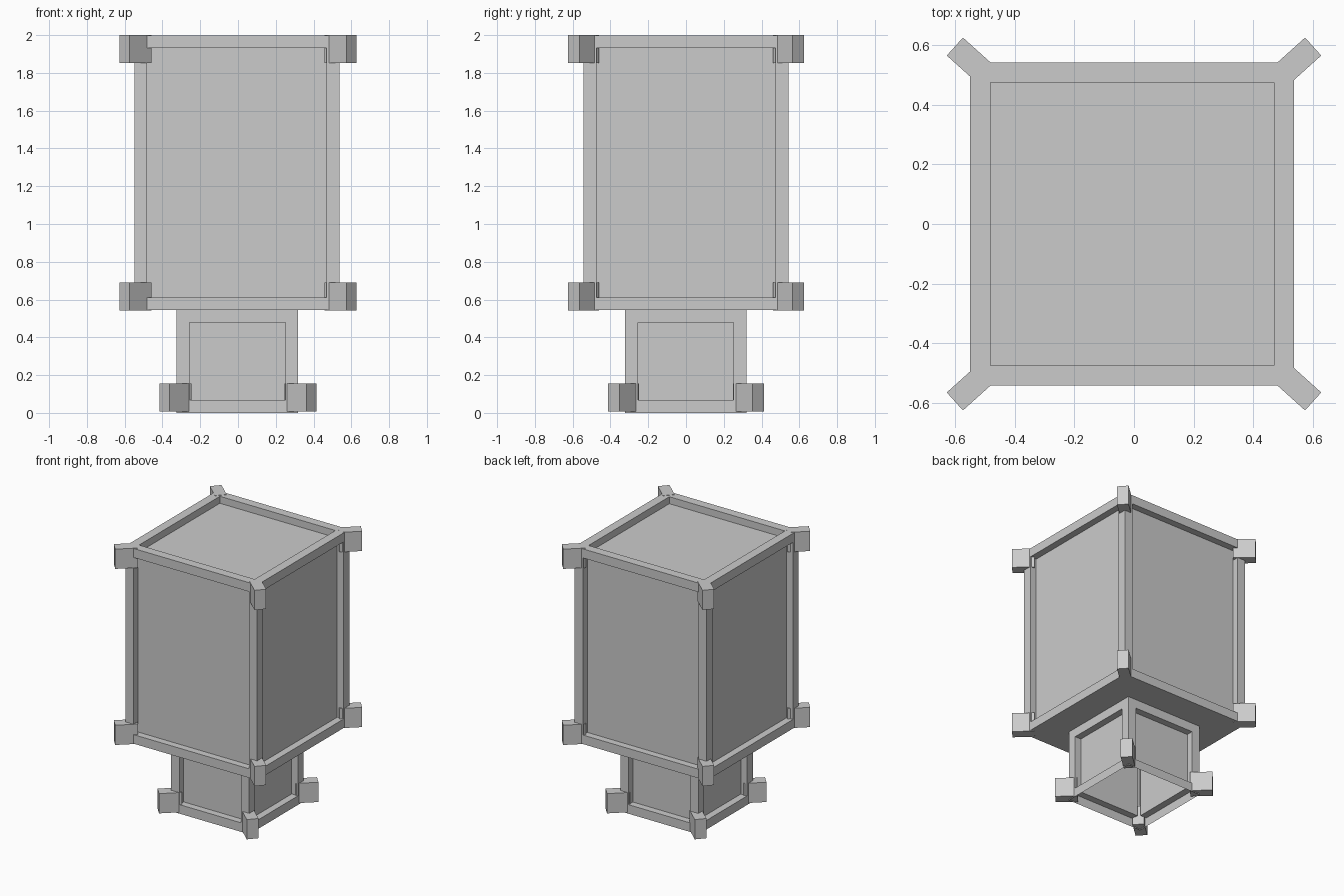
import bpy, bmesh
from math import radians
from mathutils import Matrix, Vector

if "Cube" in bpy.data.objects:
    bpy.data.objects.remove(bpy.data.objects["Cube"])


def link(bm, name):
    mesh = bpy.data.meshes.new(name)
    bm.to_mesh(mesh)
    bm.free()
    obj = bpy.data.objects.new(name, mesh)
    bpy.context.collection.objects.link(obj)
    return obj


def box(bm, centre, size, angle=0):
    m = (Matrix.Translation(centre) @ Matrix.Rotation(angle, 4, 'Z')
         @ Matrix.Diagonal((*size, 1)))
    bmesh.ops.create_cube(bm, size=1, matrix=m)


def panelled_box(name, lo, hi, open_ends, border=0.095, depth=0.052):
    """Box whose side faces (and top, if closed) hold a sunken panel."""
    bm = bmesh.new()
    lo, hi = Vector(lo), Vector(hi)
    box(bm, (lo + hi) / 2, hi - lo)
    bm.normal_update()
    if open_ends:
        ends = [f for f in bm.faces if abs(f.normal.z) > 0.5]
        bmesh.ops.delete(bm, geom=ends, context='FACES_ONLY')
    panels = [f for f in bm.faces if f.normal.z > -0.5]
    # flat border, then a straight-walled recess
    bmesh.ops.inset_individual(bm, faces=panels, thickness=border)
    for f in panels:
        n = f.normal.copy()
        new = bmesh.ops.extrude_discrete_faces(bm, faces=[f])['faces'][0]
        bmesh.ops.translate(bm, verts=new.verts, vec=-n * depth)
    return link(bm, name)


def corner_blocks(name, offset, z):
    """Four diagonal blocks on the corners of a box."""
    bm = bmesh.new()
    for sx in (-1, 1):
        for sy in (-1, 1):
            box(bm, (sx * offset, sy * offset, z), (0.155, 0.081, 0.147),
                radians(42) * sx * sy)
    return link(bm, name)


# Large upper body and smaller open-bottomed base
panelled_box("upper_body", (-0.549, -0.542, 0.545), (0.537, 0.542, 1.998), False)
panelled_box("lower_base", (-0.325, -0.322, 0.0), (0.318, 0.319, 0.545), True)

# Corner blocks at three levels
corner_blocks("top_corner_blocks", 0.543, 1.9265)
corner_blocks("middle_corner_blocks", 0.543, 0.6155)
corner_blocks("base_corner_blocks", 0.331, 0.082)
